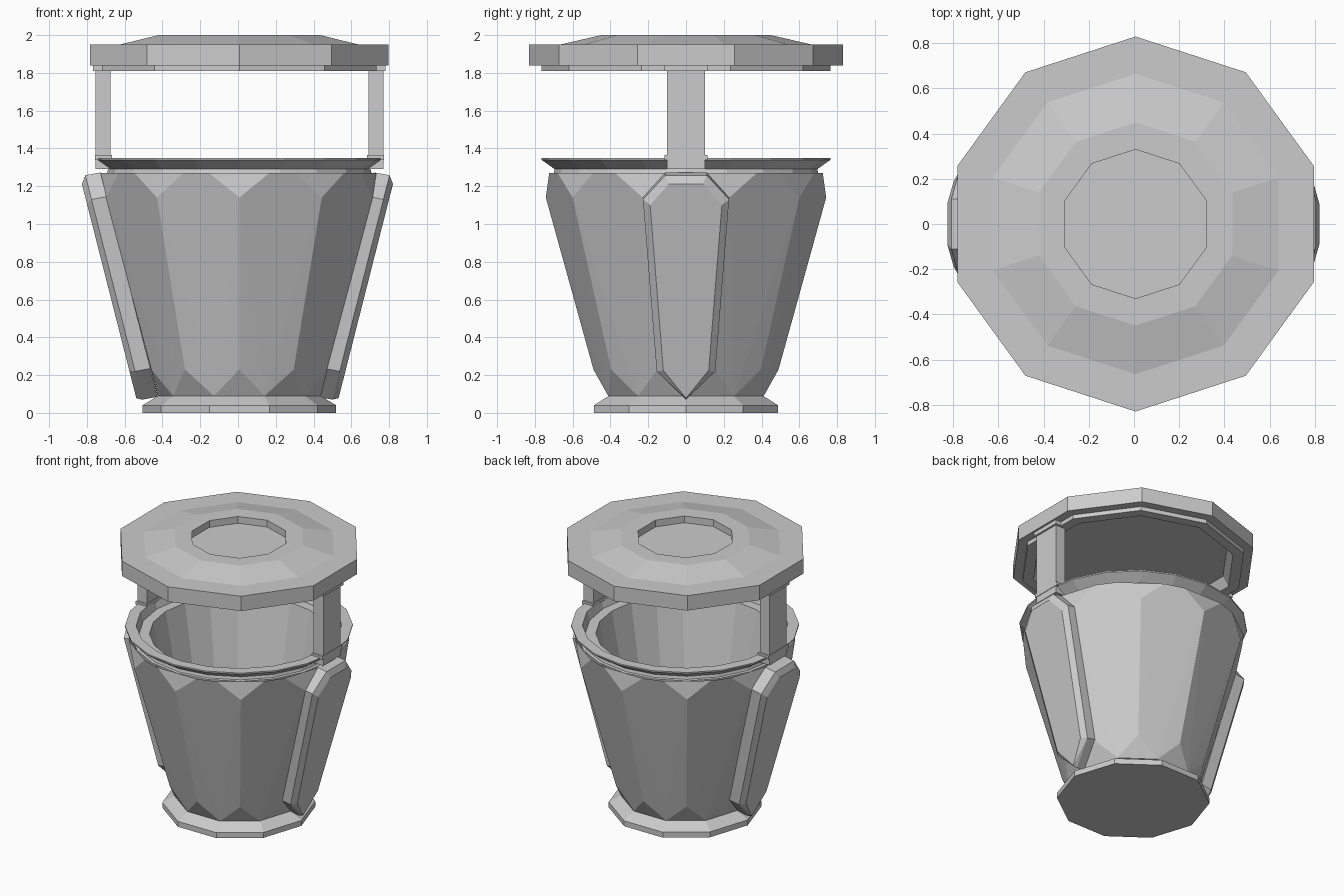
import bpy, bmesh
from math import sin, cos, pi, radians

if "Cube" in bpy.data.objects:
    bpy.data.objects.remove(bpy.data.objects["Cube"])

CX = 0.007  # the round parts sit slightly right of centre


def finish(name, bm, dx=0.0):
    bmesh.ops.recalc_face_normals(bm, faces=bm.faces)
    me = bpy.data.meshes.new(name)
    bm.to_mesh(me)
    bm.free()
    ob = bpy.data.objects.new(name, me)
    ob.location.x = dx
    bpy.context.collection.objects.link(ob)
    return ob


def ring(r, z, n, phase):
    return [(r * cos(phase + 2 * pi * i / n), r * sin(phase + 2 * pi * i / n), z) for i in range(n)]


def lathe(name, profile, n, phase=0.0, cap_start=True, cap_end=True):
    bm = bmesh.new()
    rings = [[bm.verts.new(p) for p in ring(r, z, n, phase)] for r, z in profile]
    for a, b in zip(rings, rings[1:]):
        for i in range(n):
            j = (i + 1) % n
            bm.faces.new((a[i], a[j], b[j], b[i]))
    if cap_start:
        bm.faces.new(rings[0])
    if cap_end:
        bm.faces.new(rings[-1])
    return finish(name, bm, CX)


def hull(points):
    bm = bmesh.new()
    for p in points:
        bm.verts.new(p)
    bmesh.ops.convex_hull(bm, input=bm.verts)
    bmesh.ops.dissolve_limit(bm, angle_limit=radians(1), verts=bm.verts, edges=bm.edges)
    return bm


def box(name, x0, x1, y, z0, z1):
    return finish(name, hull([(a, b, c) for a in (x0, x1) for b in (-y, y) for c in (z0, z1)]), CX)


P = radians(18)  # decagon with corners at front and back

# foot
lathe("foot", [(0.513, 0), (0.513, 0.04), (0.43, 0.09), (0.43, 0.1)], 10)

# faceted tapered body: decagon with cut corners at the top and bottom, open on top
pts = ring(0.433, 0.09, 10, 0) + ring(0.49, 0.23, 10, P) + ring(0.742, 1.14, 10, P)
corners = ring(0.776, 1.27, 10, P)
for i, a in enumerate(corners):
    for b in (corners[i - 1], corners[(i + 1) % 10]):
        pts.append(tuple(u + (v - u) * 0.35 for u, v in zip(a, b)))
bm = hull(pts)
bm.normal_update()
top = [f for f in bm.faces if all(v.co.z > 1.26 for v in f.verts)]
bmesh.ops.delete(bm, geom=top, context='FACES')
finish("body", bm, CX)

# flared rim with stepped seat and inner wall
lathe("rim_and_liner", [(0.722, 1.268), (0.70, 1.27), (0.695, 1.29), (0.765, 1.34), (0.765, 1.35),
                        (0.69, 1.35), (0.67, 1.29), (0.60, 1.29), (0.38, 0.12)],
      20, cap_start=False)

# raised shield panels on both sides
outer = [(0.11, 1.258), (0.228, 1.13), (0.155, 0.22), (0, 0.07)]
inner = [(0.09, 1.212), (0.19, 1.10), (0.12, 0.225), (0, 0.078)]
for side, name in ((1, "right_panel"), (-1, "left_panel")):
    pts = []
    for outline, dx, dz in ((outer, -0.03, 0), (outer, -0.11, 0.015), (inner, 0, 0)):
        for y, z in outline:
            x = 0.823 - (1.21 - z) * 0.254 + dx
            pts += [(side * x, s * y, z + dz) for s in (-1, 1)]
    finish(name, hull(pts), -0.003)

# posts carrying the lid
for side, name in ((1, "right"), (-1, "left")):
    box(name + "_post", side * 0.683, side * 0.762, 0.1, 1.29, 1.86)
    box(name + "_post_foot", side * 0.675, side * 0.765, 0.115, 1.34, 1.365)
    box(name + "_post_head", side * 0.675, side * 0.775, 0.115, 1.81, 1.845)

# decagonal lid with a hollow underside and a round recess on top
lathe("lid", [(0.65, 1.88), (0.69, 1.81), (0.765, 1.81), (0.765, 1.84), (0.83, 1.84), (0.83, 1.95),
              (0.665, 1.95), (0.45, 2.0), (0.33, 2.0), (0.33, 1.95)], 10, P)
